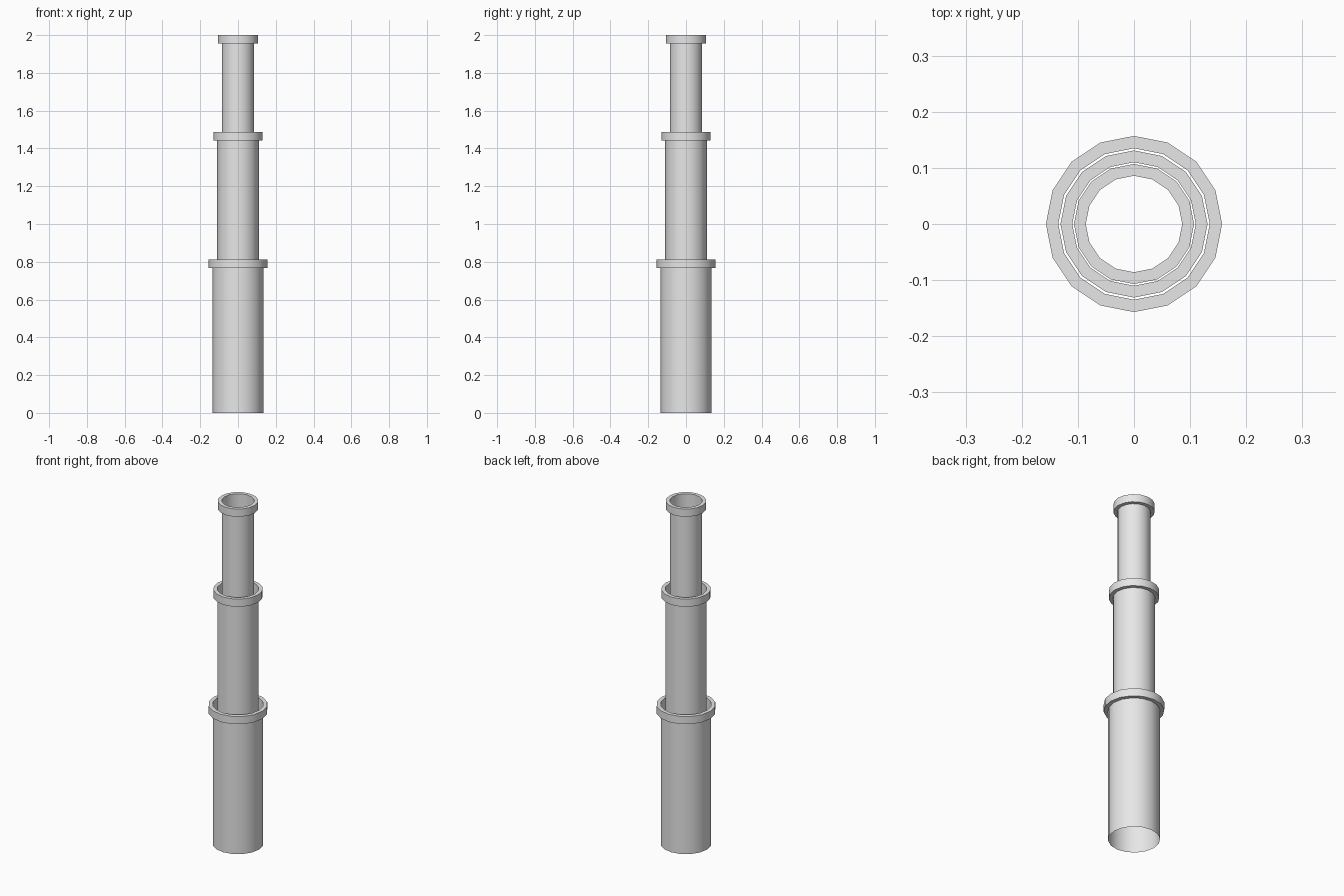
import bpy, bmesh, math

if "Cube" in bpy.data.objects:
    bpy.data.objects.remove(bpy.data.objects["Cube"])

SIDES = 16

grey = bpy.data.materials.new("light_grey")
grey.diffuse_color = (0.8, 0.8, 0.8, 1.0)
grey.use_nodes = True
grey.node_tree.nodes["Principled BSDF"].inputs["Base Color"].default_value = grey.diffuse_color


def lathe(name, profile):
    """Spin an open (radius, z) profile around the z axis."""
    bm = bmesh.new()
    rings = []
    for r, z in profile:
        rings.append([bm.verts.new((r * math.cos(2 * math.pi * i / SIDES),
                                    r * math.sin(2 * math.pi * i / SIDES), z))
                      for i in range(SIDES)])
    for a, b in zip(rings, rings[1:]):
        for i in range(SIDES):
            j = (i + 1) % SIDES
            bm.faces.new((a[i], a[j], b[j], b[i]))
    mesh = bpy.data.meshes.new(name)
    bm.to_mesh(mesh)
    bm.free()
    mesh.materials.append(grey)
    obj = bpy.data.objects.new(name, mesh)
    bpy.context.collection.objects.link(obj)
    bpy.ops.object.select_all(action='DESELECT')
    obj.select_set(True)
    bpy.context.view_layer.objects.active = obj
    bpy.ops.object.shade_smooth_by_angle(angle=math.radians(35))
    return obj


def tube(name, r, collar_r, bottom, top, collar_h=0.045):
    """Thin open tube with a collar at its upper end."""
    z = top - collar_h
    lathe(name + "_tube", [(r, bottom), (r, z)])
    # collar: underside, outer wall, flat rim, inner wall
    lathe(name + "_collar", [(r, z), (collar_r, z), (collar_r, top), (r, top), (r, z)])


# three telescoping sections, widest at the bottom
tube("lower", 0.135, 0.157, 0.0, 0.813)
tube("middle", 0.110, 0.131, 0.768, 1.486)
tube("upper", 0.086, 0.107, 1.44, 2.0)
